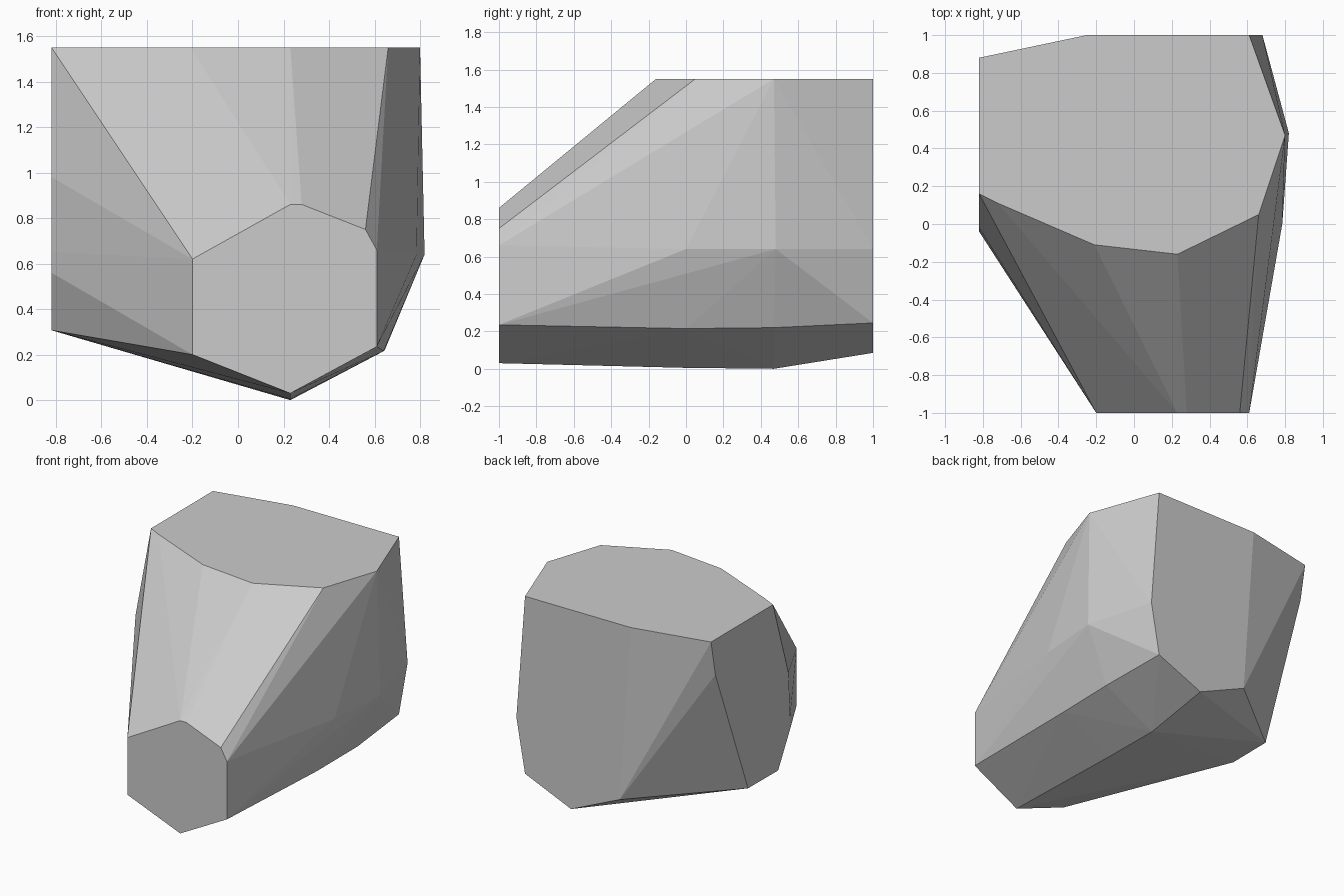
import bpy, bmesh

if "Cube" in bpy.data.objects:
    bpy.data.objects.remove(bpy.data.objects["Cube"])

# Outlines of the flat cut faces of the faceted block
front = [(-0.2, 0.62), (-0.2, 0.2), (0.23, 0.03), (0.61, 0.235),
         (0.61, 0.66), (0.56, 0.75), (0.28, 0.86), (0.23, 0.86)]          # x, z
back = [(-0.25, 1.55), (0.61, 1.55), (0.68, 0.64), (0.61, 0.245),
        (0.235, 0.085), (-0.16, 0.26)]                                    # x, z
top = [(-0.82, 0.88), (0.8, 0.47), (0.66, 0.05), (0.23, -0.16),
       (-0.21, -0.11), (-0.72, 0.11), (-0.82, 0.16)]                      # x, y
left = [(0.02, 1.06), (-0.02, 0.98), (-0.04, 0.65), (-0.04, 0.56),
        (0.1, 0.307), (0.45, 0.31), (0.83, 1.29)]                         # y, z
# Corners of the right side and the keel
ridges = [(0.82, 0.48, 0.64), (0.785, 0, 0.64), (0.645, 0.47, 0.22),
          (0.64, 0, 0.215), (0.23, 0.47, 0), (0.23, 0, 0.005)]

points = ([(x, -1, z) for x, z in front] + [(x, 1, z) for x, z in back]
          + [(x, y, 1.55) for x, y in top] + [(-0.82, y, z) for y, z in left]
          + ridges)

# Wrap the outlines in one convex block
bm = bmesh.new()
for p in points:
    bm.verts.new(p)
bmesh.ops.convex_hull(bm, input=bm.verts)
bmesh.ops.delete(bm, geom=[v for v in bm.verts if not v.link_faces], context='VERTS')
bmesh.ops.dissolve_limit(bm, angle_limit=0.01, verts=bm.verts, edges=bm.edges)
bmesh.ops.recalc_face_normals(bm, faces=bm.faces)
mesh = bpy.data.meshes.new("faceted_block")
bm.to_mesh(mesh)
bm.free()

stone = bpy.data.materials.new("stone grey")
stone.diffuse_color = (0.6, 0.6, 0.6, 1)
stone.use_nodes = True
stone.node_tree.nodes["Principled BSDF"].inputs["Base Color"].default_value = stone.diffuse_color
mesh.materials.append(stone)
block = bpy.data.objects.new("faceted_block", mesh)
bpy.context.collection.objects.link(block)
